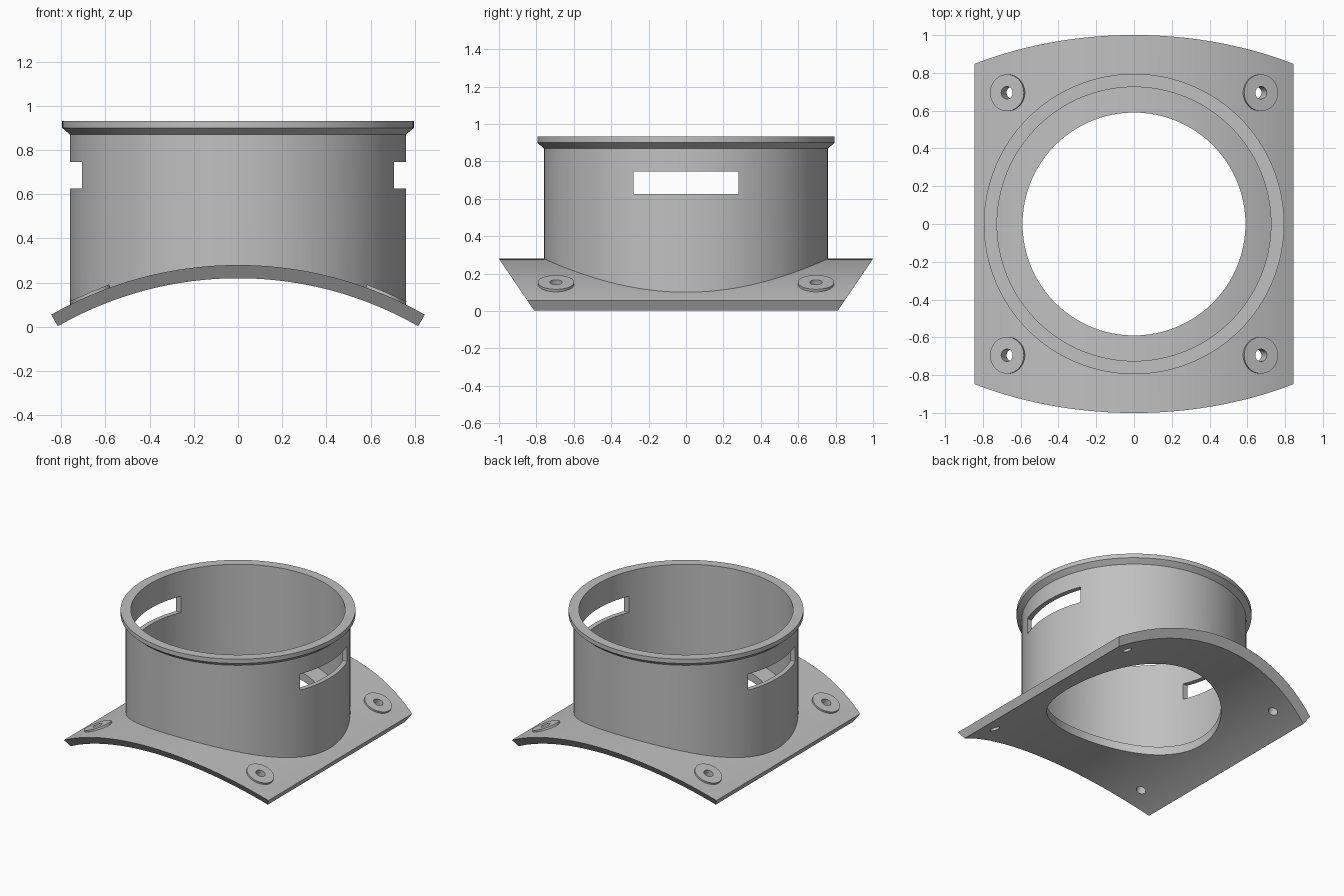
import bpy, bmesh, math
from mathutils import Matrix

cube = bpy.data.objects.get("Cube")
if cube:
    bpy.data.objects.remove(cube, do_unlink=True)

R_OUT, R_IN, AXIS_Z = 1.70, 1.64, -1.42   # curved plate, bent about the y axis
HALF_ANGLE = math.radians(29.8)
HOLE_X, HOLE_Y = 0.668, 0.695

grey = bpy.data.materials.new("plain grey")
grey.use_nodes = True
grey.diffuse_color = (0.53, 0.53, 0.53, 1)
grey.node_tree.nodes["Principled BSDF"].inputs["Base Color"].default_value = grey.diffuse_color


def add_object(name, bm):
    bmesh.ops.recalc_face_normals(bm, faces=bm.faces)
    mesh = bpy.data.meshes.new(name)
    bm.to_mesh(mesh)
    bm.free()
    obj = bpy.data.objects.new(name, mesh)
    bpy.context.collection.objects.link(obj)
    mesh.materials.append(grey)
    return obj


def sweep_rings(bm, rings, closed):
    """Join successive closed rings of points with quads."""
    rows = [[bm.verts.new(p) for p in ring] for ring in rings]
    pairs = list(zip(rows, rows[1:]))
    if closed:
        pairs.append((rows[-1], rows[0]))
    else:
        bm.faces.new(rows[0])
        bm.faces.new(rows[-1])
    for a, b in pairs:
        for i in range(len(a)):
            j = (i + 1) % len(a)
            bm.faces.new((a[i], a[j], b[j], b[i]))


def lathe(name, profile, steps):
    bm = bmesh.new()
    angles = [math.tau * i / steps for i in range(steps)]
    sweep_rings(bm, [[(r * math.cos(a), r * math.sin(a), z) for r, z in profile]
                     for a in angles], True)
    return add_object(name, bm)


def cylinder(name, radius, depth, matrix, steps):
    bm = bmesh.new()
    bmesh.ops.create_cone(bm, cap_ends=True, segments=steps, radius1=radius,
                          radius2=radius, depth=depth, matrix=matrix)
    return add_object(name, bm)


def cut(obj, cutter):
    cutter.hide_render = True
    mod = obj.modifiers.new("cut", "BOOLEAN")
    mod.operation, mod.solver, mod.object = "DIFFERENCE", "EXACT", cutter
    bpy.context.view_layer.objects.active = obj
    bpy.ops.object.modifier_apply(modifier=mod.name)
    bpy.data.objects.remove(cutter, do_unlink=True)


def smooth(obj):
    bpy.ops.object.select_all(action="DESELECT")
    obj.select_set(True)
    bpy.context.view_layer.objects.active = obj
    bpy.ops.object.shade_smooth_by_angle(angle=math.radians(25))


def radial(sx, sy):
    """Frame on the bend axis, with its z pointing out through a screw hole."""
    tilt = sx * math.asin(HOLE_X / R_OUT)
    return Matrix.Translation((0, sy * HOLE_Y, AXIS_Z)) @ Matrix.Rotation(tilt, 4, "Y")


# Curved base plate with sloping front and back ends
def plate_ring(angle):
    ring = []
    for radius, side in ((R_OUT, 1), (R_OUT, -1), (R_IN, -1), (R_IN, 1)):
        z = AXIS_Z + radius * math.cos(angle)
        ring.append((radius * math.sin(angle), side * (0.81 + 0.68 * z), z))
    return ring


bm = bmesh.new()
STEPS = 64
sweep_rings(bm, [plate_ring(HALF_ANGLE * (2 * i / STEPS - 1)) for i in range(STEPS + 1)], False)
plate = add_object("base_plate", bm)
cut(plate, cylinder("bore_cutter", 0.59, 2, Matrix.Identity(4), 128))

# Screw holes and their raised washers
corners = [(sx, sy) for sx in (-1, 1) for sy in (-1, 1)]
for sx, sy in corners:
    drill = radial(sx, sy) @ Matrix.Translation((0, 0, R_OUT))
    cut(plate, cylinder("drill", 0.033, 0.4, drill, 32))
    boss = lathe("screw_boss", [(0.033, 1.685), (0.097, 1.685), (0.097, 1.712), (0.033, 1.712)], 48)
    boss.data.transform(radial(sx, sy))
    smooth(boss)
smooth(plate)

# Collar with flared rim, trimmed to the plate curve
collar = lathe("collar", [(0.76, 0), (0.76, 0.87), (0.795, 0.9), (0.795, 0.932),
                          (0.725, 0.932), (0.725, 0)], 128)
bend = Matrix.Translation((0, 0, AXIS_Z)) @ Matrix.Rotation(math.pi / 2, 4, "X")
cut(collar, cylinder("bend_cutter", 1.675, 3, bend, 256))

# Slots through both sides of the collar
bm = bmesh.new()
bmesh.ops.create_cube(bm, size=1, matrix=Matrix.Translation((0, 0, 0.685))
                      @ Matrix.Diagonal((2, 0.56, 0.12, 1)))
cut(collar, add_object("slot_cutter", bm))
smooth(collar)
